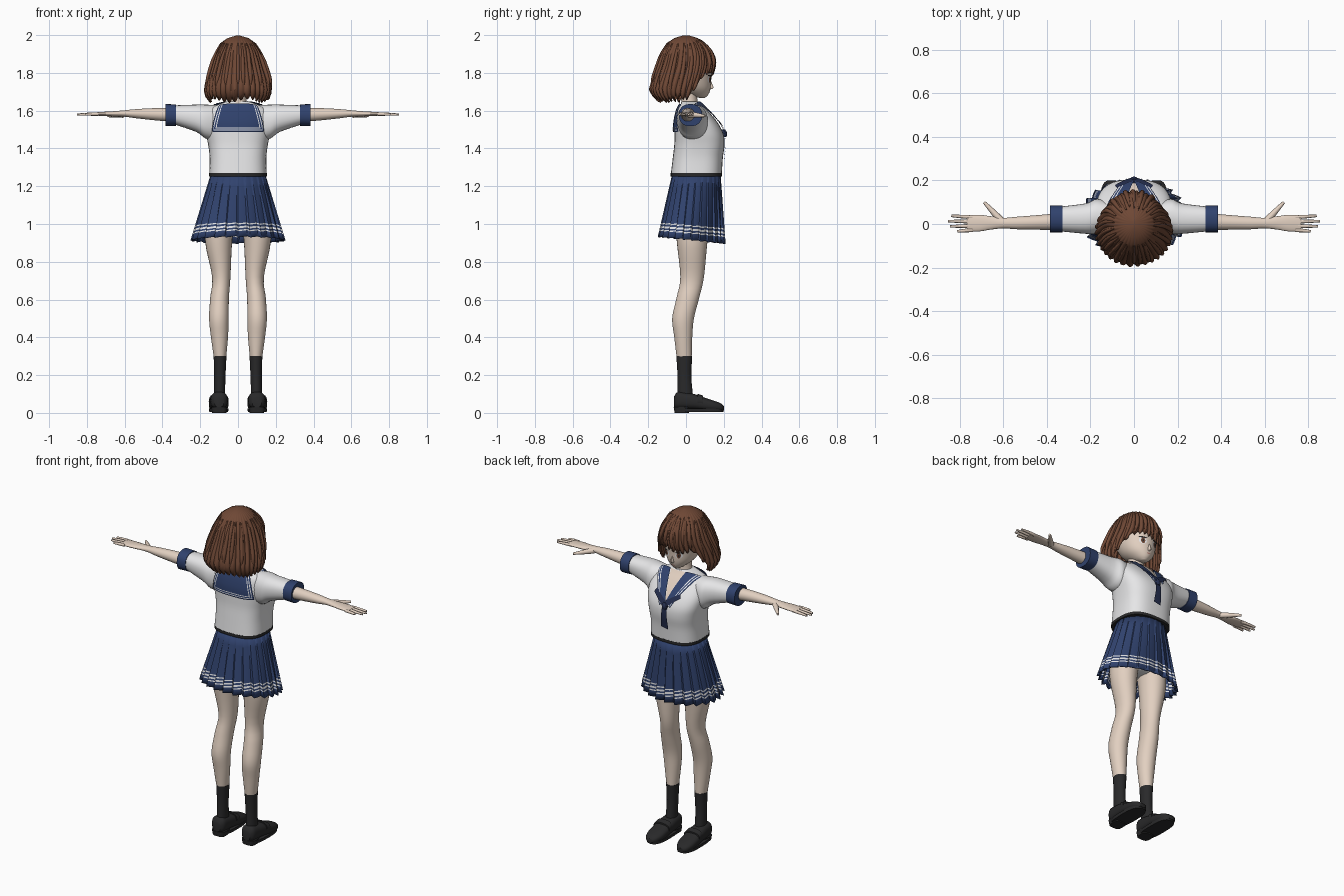
import bpy, bmesh, math
from mathutils import Vector

if "Cube" in bpy.data.objects:
    bpy.data.objects.remove(bpy.data.objects["Cube"])


def material(name, *rgb):
    m = bpy.data.materials.new(name)
    m.use_nodes = True
    m.diffuse_color = (*rgb, 1)
    m.node_tree.nodes["Principled BSDF"].inputs["Base Color"].default_value = (*rgb, 1)
    return m


skin = material("skin", .76, .63, .53)
brown = material("hair brown", .16, .065, .036)
white = material("white cloth", .8, .8, .81)
navy = material("navy cloth", .03, .055, .155)
scarf = material("dark navy scarf", .018, .027, .075)
black = material("black", .022, .022, .023)
red = material("lip", .5, .2, .17)


def finish(name, bm, mats, mirror=False, angle=40):
    """Turn a bmesh into a shaded object, optionally mirrored in x."""
    bmesh.ops.recalc_face_normals(bm, faces=bm.faces)
    me = bpy.data.meshes.new(name)
    bm.to_mesh(me)
    bm.free()
    ob = bpy.data.objects.new(name, me)
    bpy.context.collection.objects.link(ob)
    for m in mats:
        me.materials.append(m)
    bpy.ops.object.select_all(action='DESELECT')
    ob.select_set(True)
    bpy.context.view_layer.objects.active = ob
    bpy.ops.object.shade_smooth_by_angle(angle=math.radians(angle))
    if mirror:
        ob.modifiers.new("mirror", 'MIRROR').use_mirror_merge = False
    return ob


def bridge(bm, rows, closed=True):
    """Join successive rows of vertices with quads."""
    faces = []
    for a, b in zip(rows, rows[1:]):
        n = len(a)
        faces.append([bm.faces.new((a[i], a[(i + 1) % n], b[(i + 1) % n], b[i]))
                      for i in range(n if closed else n - 1)])
    return faces


def spline(keys, steps):
    """Smooth interpolation through rows of numbers."""
    out = []
    for i in range(len(keys) - 1):
        p = [keys[max(0, min(len(keys) - 1, i + k))] for k in (-1, 0, 1, 2)]
        for s in range(steps):
            t = s / steps
            out.append([b + t / 2 * (c - a + t * (2*a - 5*b + 4*c - d + t * (3*(b - c) + d - a)))
                        for a, b, c, d in zip(*p)])
    return out + [keys[-1]]


def loft(name, axis, keys, mat, mirror=False, power=2, sides=28, steps=4):
    """Rounded sections along an axis; each key is position, min/max, min/max."""
    bm = bmesh.new()
    rows = []
    for t, a0, a1, b0, b1 in spline(keys, steps):
        row = []
        for i in range(sides):
            c, s = math.cos(math.tau * i / sides), math.sin(math.tau * i / sides)
            a = (a0 + a1) / 2 + (a1 - a0) / 2 * math.copysign(abs(c) ** (2 / power), c)
            b = (b0 + b1) / 2 + (b1 - b0) / 2 * math.copysign(abs(s) ** (2 / power), s)
            row.append(bm.verts.new({'x': (t, a, b), 'y': (a, t, b), 'z': (a, b, t)}[axis]))
        rows.append(row)
    bridge(bm, rows)
    bm.faces.new(rows[0])
    bm.faces.new(rows[-1])
    return finish(name, bm, [mat], mirror)


def wrap(ob, target, offset):
    """Lay a thin plate on a surface."""
    mod = ob.modifiers.new("wrap", 'SHRINKWRAP')
    mod.target, mod.offset, mod.wrap_mode = target, offset, 'ABOVE_SURFACE'
    if len(ob.modifiers) > 1:
        ob.modifiers.move(1, 0)
    return ob


def patch(name, corners, mat, target, offset, u=(0, 1), v=(0, 1), mirror=False, n=14):
    """Four-cornered cloth plate; u and v choose a part of it."""
    a, b, c, d = map(Vector, corners)
    bm = bmesh.new()
    rows = []
    for j in range(n + 1):
        t = v[0] + (v[1] - v[0]) * j / n
        rows.append([bm.verts.new(a.lerp(b, s).lerp(d.lerp(c, s), t))
                     for s in (u[0] + (u[1] - u[0]) * i / n for i in range(n + 1))])
    bridge(bm, rows, closed=False)
    return wrap(finish(name, bm, [mat], mirror), target, offset)


def tube(name, points, radii, depth, mat):
    cu = bpy.data.curves.new(name, 'CURVE')
    cu.dimensions, cu.bevel_depth, cu.use_fill_caps = '3D', depth, True
    cu.bevel_resolution, cu.resolution_u = 2, 5
    sp = cu.splines.new('NURBS')
    sp.points.add(len(points) - 1)
    sp.use_endpoint_u, sp.order_u = True, 3
    for p, co, r in zip(sp.points, points, radii):
        p.co, p.radius = (*co, 1), r
    cu.materials.append(mat)
    bpy.context.collection.objects.link(bpy.data.objects.new(name, cu))


# Body
loft("legs", 'z', [(1.1, .005, .155, -.06, .14), (.92, .03, .175, -.05, .115),
     (.72, .04, .137, -.03, .095), (.61, .048, .147, -.05, .07), (.5, .05, .153, -.073, .042),
     (.4, .053, .143, -.062, .033), (.28, .064, .126, -.048, .03)], skin, True)
loft("underwear", 'z', [(.97, -.04, .04, -.03, .09), (1.02, -.15, .15, -.07, .13),
     (1.2, -.13, .13, -.06, .15)], white)
loft("neck", 'z', [(1.6, -.06, .06, -.03, .07), (1.65, -.045, .045, -.025, .06),
     (1.74, -.045, .045, -.03, .06)], skin)
loft("arms", 'x', [(.34, -.028, .05, 1.54, 1.615), (.45, -.026, .04, 1.55, 1.613),
     (.54, -.024, .033, 1.56, 1.608), (.6, -.02, .028, 1.568, 1.602),
     (.66, -.026, .036, 1.57, 1.597), (.71, -.034, .042, 1.572, 1.594),
     (.765, -.032, .04, 1.574, 1.59)], skin, True)
for side in (-1, 1):
    for y, tip in ((-.028, .81), (-.009, .843), (.011, .853), (.031, .838)):
        tube("finger", [(side * .74, y, 1.582), (side * .79, y * 1.1, 1.582),
             (side * tip, y * 1.2, 1.579)], (1, 1, .6), .009, skin)
    tube("thumb", [(side * .61, .015, 1.58), (side * .65, .06, 1.576), (side * .688, .1, 1.572)],
         (1.6, 1.2, .6), .011, skin)

# Head and face
head = loft("head", 'z', [(1.668, -.015, .015, .07, .1), (1.685, -.042, .042, .01, .118),
            (1.72, -.078, .078, -.05, .13), (1.77, -.1, .1, -.09, .134), (1.83, -.11, .11, -.11, .138),
            (1.9, -.1, .1, -.1, .12), (1.95, -.04, .04, -.04, .06)], skin)
loft("nose", 'z', [(1.712, -.006, .006, .115, .13), (1.722, -.009, .009, .115, .146),
     (1.755, -.004, .004, .115, .134)], skin, sides=10)


def disc(name, x, z, rx, rz, mat, offset, mirror=True):
    bm = bmesh.new()
    bmesh.ops.create_circle(bm, cap_ends=True, cap_tris=True, segments=20, radius=1)
    for p in bm.verts:
        p.co = (x + p.co.x * rx, .13, z + p.co.y * rz)
    wrap(finish(name, bm, [mat], mirror), head, offset)


disc("eye_white", .045, 1.765, .026, .019, white, .002)
disc("iris", .043, 1.765, .014, .018, brown, .004)
disc("pupil", .043, 1.765, .006, .009, black, .006)
disc("upper_lash", .047, 1.784, .029, .004, black, .005)
disc("mouth", 0, 1.697, .015, .003, red, .002, False)

# Hair shell: height, half width, back and front extents
hair_keys = [(2, 0, -.01, .01), (1.985, .055, -.06, .06), (1.96, .09, -.1, .1),
             (1.91, .122, -.135, .143), (1.84, .145, -.158, .156), (1.77, .17, -.182, .14),
             (1.71, .182, -.198, .125), (1.67, .172, -.175, .1), (1.63, .14, -.13, .07)]


def hair_extents(z):
    for a, b in zip(hair_keys, hair_keys[1:]):
        if z >= b[0]:
            t = (a[0] - z) / (a[0] - b[0])
            return [p + (q - p) * t for p, q in zip(a[1:], b[1:])]
    return hair_keys[-1][1:]


def hair_point(angle, v, grow=1.0):
    """Angle zero is the face side; v runs from crown to tip."""
    turn = abs(math.degrees(angle))
    blend = max(0, min(1, (turn - 46) / 26))
    lock = abs(math.sin(angle * 17 + .6 * math.sin(3 * angle)))
    hem = 1.79 - .14 * blend + .022 * (1 - lock) + .01 * math.sin(5 * angle)
    z = 2 - (2 - hem) * v ** 1.7
    w, back, front = hair_extents(z)
    r = grow * (1 - .065 * v ** .5 * (1 - lock))
    return (w * r * math.sin(angle),
            (front + back) / 2 + (front - back) / 2 * r * math.cos(angle), z)


bm = bmesh.new()
count = 204
bridge(bm, [[bm.verts.new(hair_point(math.tau * (i / count - .5), j / 18)) for i in range(count)]
            for j in range(1, 19)])
bmesh.ops.holes_fill(bm, edges=[e for e in bm.edges if e.is_boundary and e.verts[0].co.z > 1.98])
hair = finish("hair", bm, [brown])
thick = hair.modifiers.new("thickness", 'SOLIDIFY')
thick.thickness = .012
# Loose locks over the shell
for k in range(22):
    a = math.tau * (k / 22 - .5) + .06 * math.sin(7 * k)
    tube("hair_lock", [hair_point(a + .12 * math.sin(k) * v, v, 1.005) for v in (.3, .5, .7, .85, 1)],
         (.3, .8, 1, .9, .15), .012, brown)

# Blouse
blouse = loft("blouse", 'z', [(1.268, -.152, .152, -.08, .19), (1.35, -.15, .15, -.07, .195),
              (1.42, -.158, .158, -.062, .204), (1.48, -.17, .17, -.06, .197),
              (1.54, -.176, .176, -.058, .165), (1.6, -.16, .16, -.045, .115),
              (1.63, -.11, .11, -.03, .085), (1.648, -.06, .06, -.022, .07)], white, power=2.8, sides=48)
loft("blouse_hem", 'z', [(1.252, -.153, .153, -.081, .191), (1.269, -.153, .153, -.081, .191)],
     black, power=2.8, sides=48)
loft("sleeves", 'x', [(.1, -.025, .1, 1.44, 1.628), (.17, -.045, .115, 1.452, 1.632),
     (.22, -.045, .095, 1.487, 1.632), (.335, -.034, .08, 1.527, 1.628)], white, True, power=2.3)
loft("cuffs", 'x', [(.327, -.038, .085, 1.52, 1.633), (.385, -.038, .085, 1.518, 1.635)],
     navy, True, power=2.3)

# Sailor collar with white trim
flap = [(-.15, -.06, 1.487), (.15, -.06, 1.487), (.1, -.03, 1.635), (-.1, -.03, 1.635)]
patch("collar_back", flap, navy, blouse, .009)
for inset in (.035, .085):
    lo, hi = inset, inset + .02
    patch("back_trim", flap, white, blouse, .012, (lo, 1 - lo), (lo * 1.5, hi * 1.5))
    for u in ((lo, hi), (1 - hi, 1 - lo)):
        patch("back_trim_side", flap, white, blouse, .012, u, (lo * 1.5, 1))
lapel = [(.05, .07, 1.645), (.135, .04, 1.628), (.035, .2, 1.475), (0, .195, 1.5)]
patch("neck_opening", [(0, .075, 1.645), (.05, .07, 1.645), (.004, .19, 1.51), (0, .19, 1.51)],
      skin, blouse, .003, mirror=True)
patch("collar_front", lapel, navy, blouse, .009, mirror=True)
for lo in (.68, .85):
    patch("front_trim", lapel, white, blouse, .012, (lo, lo + .07), mirror=True)
patch("scarf_side", [(.075, .15, 1.545), (.085, .16, 1.525), (0, .2, 1.465), (0, .2, 1.51)],
      scarf, blouse, .014, mirror=True)
patch("scarf_tail", [(-.014, .2, 1.48), (.014, .2, 1.48), (.026, .2, 1.35), (-.022, .2, 1.34)],
      scarf, blouse, .008)
loft("scarf_knot", 'z', [(1.46, -.012, .012, .19, .214), (1.48, -.018, .018, .185, .218),
     (1.5, -.012, .012, .175, .208)], scarf, sides=12)

# Pleated skirt with white bands
bands = [0, .2, .4, .6, .78, .80, .83, .86, .885, .905, 1]
bm = bmesh.new()
rows = []
pleats, per = 24, 6
for v in bands:
    row = []
    for i in range(pleats * per):
        a = math.tau * i / (pleats * per)
        r = 1 - (.02 + .09 * v) * (i % per) / per
        mid, depth = .055 - .025 * v, .128 + .052 * v
        hem = .912 - .018 * math.sin(a) + .008 * (i % per) / per
        row.append(bm.verts.new(((.144 + .108 * v) * r * math.cos(a), mid + depth * r * math.sin(a),
                                 1.265 + (hem - 1.265) * v)))
    rows.append(row)
for j, faces in enumerate(bridge(bm, rows)):
    for f in faces:
        f.material_index = int(j in (4, 6, 8))
skirt = finish("pleated_skirt", bm, [navy, white], angle=30)
skirt.modifiers.new("thickness", 'SOLIDIFY').thickness = .004

# Socks and shoes
loft("socks", 'z', [(.3, .061, .129, -.051, .033), (.2, .066, .126, -.045, .028),
     (.12, .068, .127, -.045, .034), (.05, .068, .128, -.045, .04)], black, True)
loft("shoes", 'y', [(-.064, .075, .125, .03, .085), (-.045, .058, .142, .022, .11),
     (0, .054, .147, .02, .108), (.05, .052, .151, .018, .098), (.1, .05, .154, .012, .08),
     (.15, .054, .152, .01, .064), (.185, .068, .14, .01, .05), (.2, .085, .122, .014, .036)],
     black, True, power=2.6)
loft("soles", 'z', [(.006, .052, .152, -.05, .198), (.024, .05, .154, -.055, .2)], black, True, power=2.8)
loft("heels", 'z', [(0, .062, .138, -.06, .015), (.03, .058, .142, -.065, .02)], black, True, power=3.5)
loft("shoe_straps", 'y', [(.06, .05, .153, .03, .102), (.09, .049, .155, .03, .092)], black, True, power=2.6)
